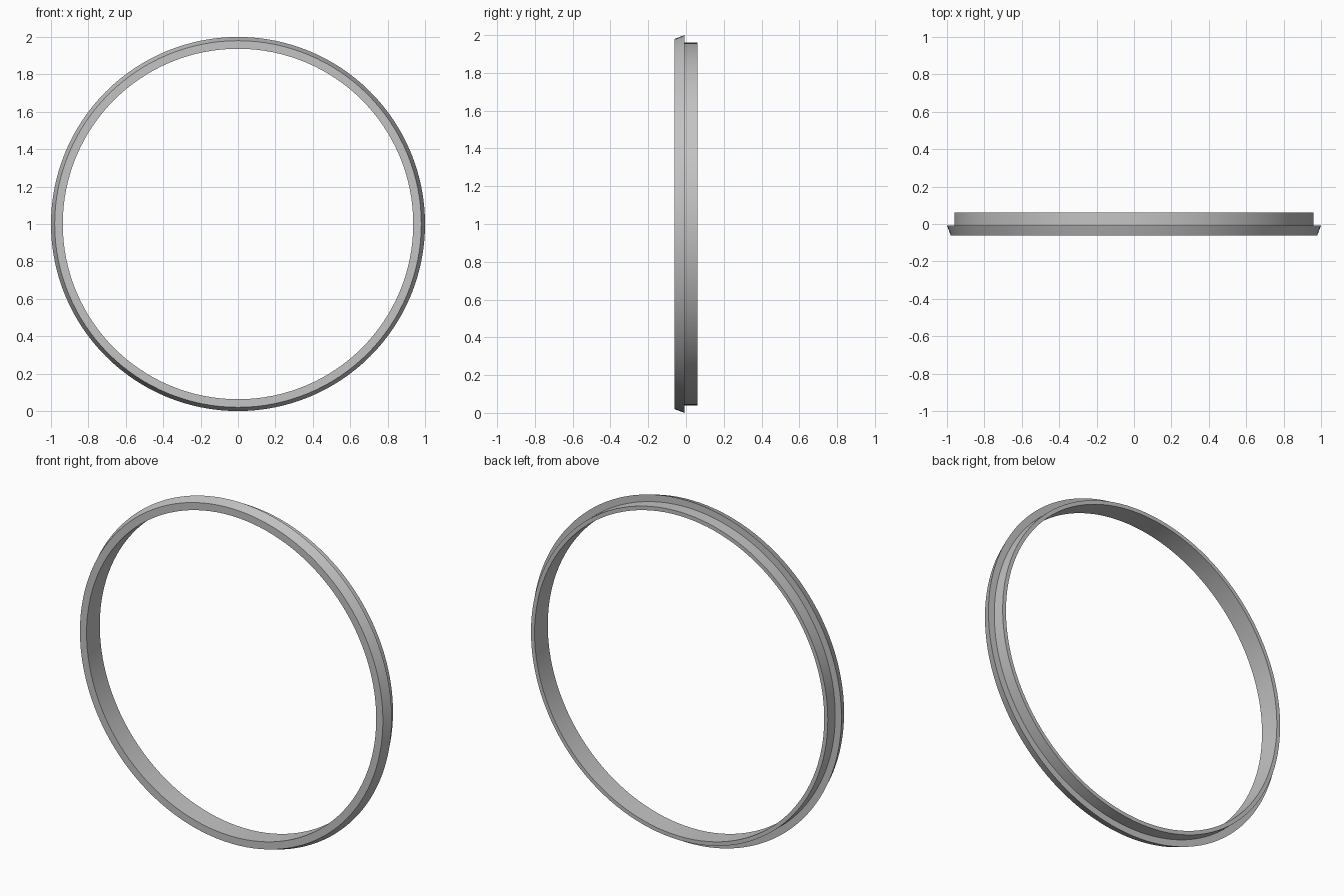
import bpy, bmesh, math
from mathutils import Vector

cube = bpy.data.objects.get("Cube")
if cube:
    bpy.data.objects.remove(cube, do_unlink=True)

# Plain grey material
grey = bpy.data.materials.new("grey_metal")
grey.use_nodes = True
colour = (0.55, 0.55, 0.55, 1)
grey.diffuse_color = colour
grey.node_tree.nodes["Principled BSDF"].inputs["Base Color"].default_value = colour


def lathe_ring(name, profile, centre, segments):
    """Turn a closed (radius, y) section around the y axis."""
    bm = bmesh.new()
    verts = [bm.verts.new((r, y, 0)) for r, y in profile]
    edges = [bm.edges.new((v, verts[(i + 1) % len(verts)])) for i, v in enumerate(verts)]
    bmesh.ops.spin(bm, geom=verts + edges, cent=(0, 0, 0), axis=(0, 1, 0),
                   angle=math.tau, steps=segments, use_merge=False)
    bmesh.ops.remove_doubles(bm, verts=bm.verts, dist=0.0001)
    bmesh.ops.recalc_face_normals(bm, faces=bm.faces)
    bmesh.ops.translate(bm, verts=bm.verts, vec=Vector(centre))
    mesh = bpy.data.meshes.new(name)
    bm.to_mesh(mesh)
    bm.free()
    mesh.materials.append(grey)
    obj = bpy.data.objects.new(name, mesh)
    bpy.context.collection.objects.link(obj)
    bpy.ops.object.select_all(action='DESELECT')
    obj.select_set(True)
    bpy.context.view_layer.objects.active = obj
    bpy.ops.object.shade_smooth_by_angle(angle=math.radians(15))
    return obj


# Ring section: flared front flange, step, narrower rear collar, straight bore
section = [(0.937, -0.061), (0.98, -0.061), (1.0, -0.008),
           (0.96, -0.008), (0.96, 0.061), (0.937, 0.061)]
lathe_ring("flanged_ring", section, (0, 0, 1), 128)
